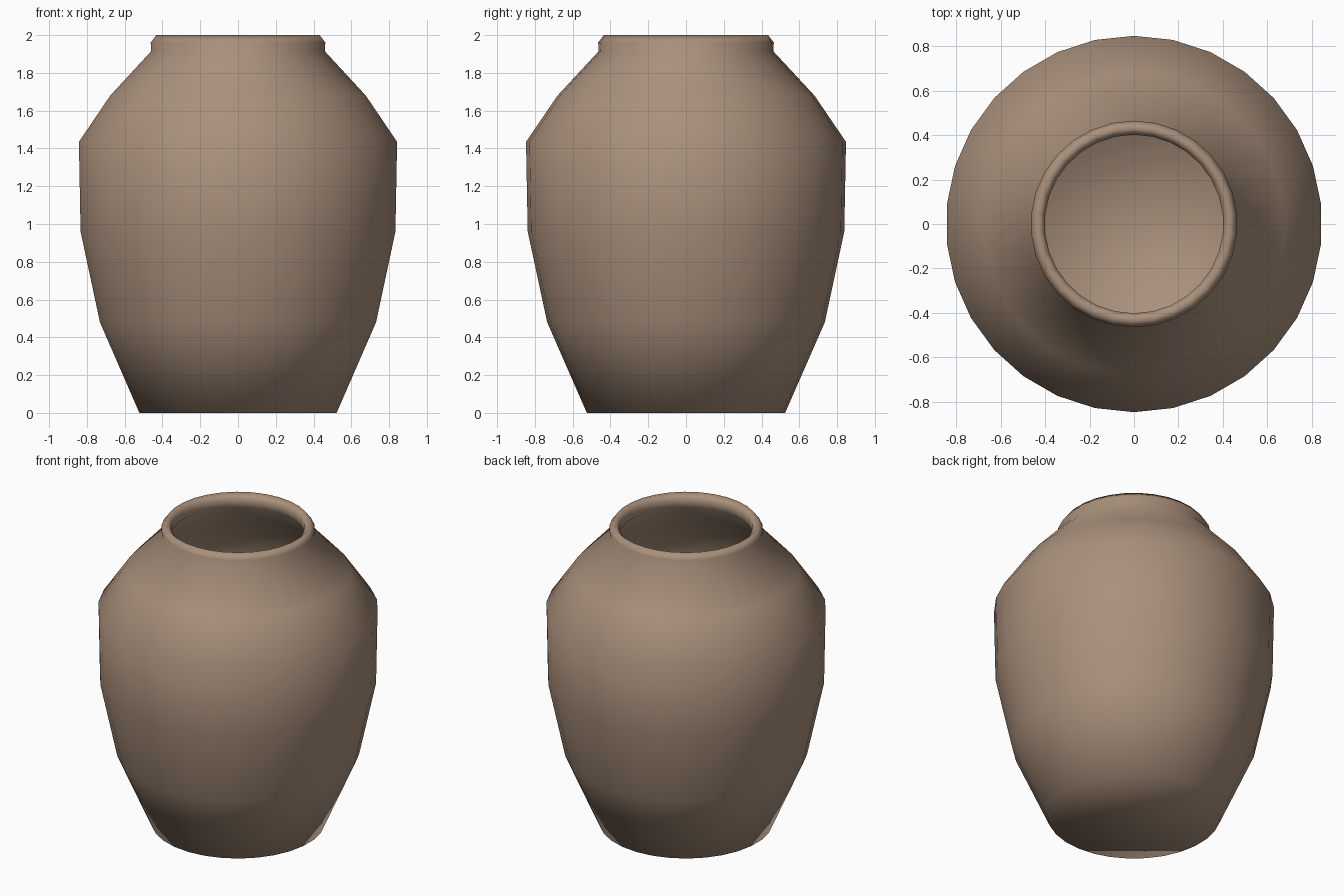
import bpy, bmesh, math

if "Cube" in bpy.data.objects:
    bpy.data.objects.remove(bpy.data.objects["Cube"])

SIDES = 30
THICK = 0.03

# Outer wall, rounded lip, then inner wall down to the inner floor (radius, height)
outer = [(0.525, 0.0), (0.735, 0.48), (0.838, 0.96), (0.847, 1.435),
         (0.68, 1.68), (0.462, 1.915), (0.465, 1.96)]
lip = [(0.435, 2.0), (0.402, 1.965), (0.405, 1.91)]
inner = [(r - THICK, z - 0.01) for r, z in reversed(outer[1:5])] + [(0.505, 0.03)]
profile = outer + lip + inner

# Clay colour
clay = bpy.data.materials.new("brown clay")
clay.diffuse_color = (0.40, 0.28, 0.20, 1.0)
clay.use_nodes = True
clay.node_tree.nodes["Principled BSDF"].inputs["Base Color"].default_value = clay.diffuse_color

# Pot body: revolve the profile, a corner pointing at +y
bm = bmesh.new()
rings = []
for r, z in profile:
    ring = []
    for i in range(SIDES):
        a = math.pi / 2 + 2 * math.pi * i / SIDES
        ring.append(bm.verts.new((r * math.cos(a), r * math.sin(a), z)))
    rings.append(ring)
for low, high in zip(rings, rings[1:]):
    for i in range(SIDES):
        j = (i + 1) % SIDES
        bm.faces.new((low[i], low[j], high[j], high[i]))

# Base underside and inner floor
bm.faces.new(list(reversed(rings[0])))
bm.faces.new(rings[-1])
for f in bm.faces:
    f.smooth = True

mesh = bpy.data.meshes.new("clay_pot")
bm.to_mesh(mesh)
bm.free()
mesh.materials.append(clay)
pot = bpy.data.objects.new("clay_pot", mesh)
bpy.context.collection.objects.link(pot)
